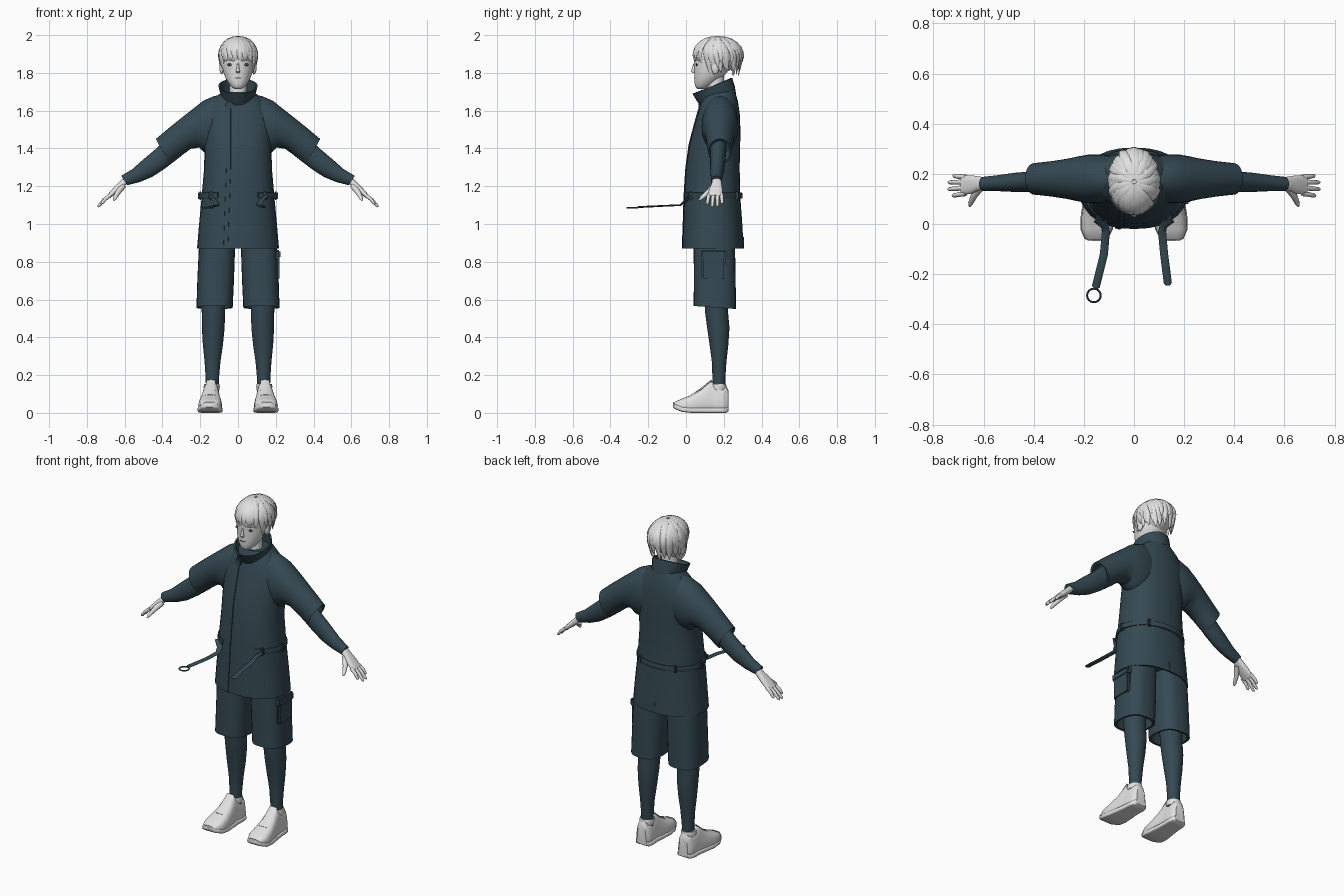
import bpy, bmesh, random
from math import sin, cos, pi, radians
from mathutils import Vector as V

random.seed(4)
if bpy.data.objects.get("Cube"):
    bpy.data.objects.remove(bpy.data.objects["Cube"])
made = []


def material(name, rgb):
    m = bpy.data.materials.new(name)
    m.use_nodes = True
    m.diffuse_color = (*rgb, 1)
    m.node_tree.nodes["Principled BSDF"].inputs["Base Color"].default_value = (*rgb, 1)
    return m


PALE = material("pale grey", (0.75, 0.75, 0.75))
TEAL = material("dark teal cloth", (0.035, 0.066, 0.085))
DARK = material("eye grey", (0.06, 0.065, 0.07))


def finish(name, bm, mat, subsurf=0):
    bmesh.ops.recalc_face_normals(bm, faces=bm.faces)
    me = bpy.data.meshes.new(name)
    bm.to_mesh(me)
    bm.free()
    me.materials.append(mat)
    ob = bpy.data.objects.new(name, me)
    bpy.context.scene.collection.objects.link(ob)
    if subsurf:
        mod = ob.modifiers.new("smooth", 'SUBSURF')
        mod.levels = mod.render_levels = subsurf
    made.append(ob)
    return ob


def ring(c, u, v, p=2.0, n=28):
    def f(a):
        return abs(a) ** (2 / p) * (1 if a > 0 else -1)
    c, u, v = V(c), V(u), V(v)
    return [c + u * f(cos(2 * pi * i / n)) + v * f(sin(2 * pi * i / n)) for i in range(n)]


def loft(name, rings, mat, subsurf=0):
    bm = bmesh.new()
    vs = [[bm.verts.new(q) for q in r] for r in rings]
    n = len(vs[0])
    for a, b in zip(vs, vs[1:]):
        for i in range(n):
            bm.faces.new((a[i], a[(i + 1) % n], b[(i + 1) % n], b[i]))
    bm.faces.new(vs[0])
    bm.faces.new(vs[-1])
    return finish(name, bm, mat, subsurf)


def level(z, rx, yf, yb, x=0, p=2.0, tilt=0):
    """Level ring given by half width, front and back."""
    return ring((x, (yf + yb) / 2, z), (rx, 0, 0), (0, (yb - yf) / 2, tilt), p)


def span(s, top, bottom, ry, y):
    """Arm ring given by its upper and lower points in x, z."""
    a, b = V((s * top[0], y, top[1])), V((s * bottom[0], y, bottom[1]))
    return ring((a + b) / 2, (a - b) / 2, (0, ry, 0))


def tube(name, pts, radii, mat, flat=1.0, n=10):
    pts = [V(p) for p in pts]
    rings = []
    for i, p in enumerate(pts):
        d = (pts[min(i + 1, len(pts) - 1)] - pts[max(i - 1, 0)]).normalized()
        side = d.cross(V((0, 0, 1))).normalized()
        rings.append(ring(p, side * radii[i], side.cross(d) * radii[i] * flat, n=n))
    return loft(name, rings, mat)


def box(name, c, size, mat, bevel=0.006):
    bm = bmesh.new()
    bmesh.ops.create_cube(bm, size=1)
    for v in bm.verts:
        v.co = V(c) + V(a * b for a, b in zip(v.co, size))
    bmesh.ops.bevel(bm, geom=bm.edges[:], offset=bevel, segments=2, affect='EDGES')
    return finish(name, bm, mat)


def ball(name, c, size, mat):
    bm = bmesh.new()
    bmesh.ops.create_uvsphere(bm, u_segments=20, v_segments=12, radius=1)
    for v in bm.verts:
        v.co = V(c) + V(a * b for a, b in zip(v.co, size))
    return finish(name, bm, mat)


# Coat body, with the hem folded inside
BODY = [(.87, .217, -.02, .305), (1.0, .206, -.015, .298), (1.15, .192, -.01, .287),
        (1.3, .179, 0, .284), (1.42, .178, .017, .287), (1.5, .182, .038, .288),
        (1.58, .178, .06, .285), (1.65, .14, .08, .275), (1.7, .085, .1, .26)]
hem = [level(.93, .19, .01, .275), level(.87, .207, -.01, .295, p=2.3)]
loft("coat_body", hem + [level(*b, p=2.3) for b in BODY], TEAL)

# Front overlap flap and small collar tab
flap = []
for z, rx, yf, yb in BODY[:-1]:
    x = -.05 - .015 * max(0, 1.3 - z) / .43
    ry = (yb - yf) / 2
    y = (yf + yb) / 2 - ry * (1 - abs(x / rx) ** 2.3) ** (1 / 2.3)
    flap.append(ring((x, y, z), (.012, -.003, 0), (0, .005, 0), 4, 12))
loft("coat_flap", flap, TEAL)
box("collar_tab", (-.045, .075, 1.625), (.04, .02, .04), TEAL)
box("back_vent", (0, .303, .9), (.006, .008, .06), DARK, .001)

# Tilted stand collar
COLLAR = [((.08, 1.62), (.265, 1.69), .088), ((.055, 1.655), (.258, 1.73), .094),
          ((.034, 1.69), (.245, 1.772), .104), ((.044, 1.69), (.235, 1.772), .095),
          ((.08, 1.64), (.24, 1.7), .08)]
loft("collar", [ring((0, (f[0] + b[0]) / 2, (f[1] + b[1]) / 2), (rx, 0, 0),
                     (0, (b[0] - f[0]) / 2, (b[1] - f[1]) / 2)) for f, b, rx in COLLAR], TEAL)

# Belt round the back, with loops
belt = []
for i in range(41):
    a = radians(-58 + 296 * i / 40)
    d = V((cos(a) * .198, sin(a) * .155, 0))
    belt.append(ring(V((0, .139, 1.15)) + d, (0, 0, .016), d.normalized() * .006, 4, 12))
loft("belt", belt, TEAL)
for i, a in enumerate((-45, 0, 55, 125, 180, 225)):
    a = radians(a)
    box("belt_loop_%d" % i, (cos(a) * .2, .139 + sin(a) * .157, 1.15), (.022, .022, .045), TEAL)

# Loose belt ends and metal ring
for side, s, x, y in (("left", 1, .135, -.245), ("right", -1, -.152, -.258)):
    pts = [(s * .15, .02, 1.15), (s * .118, -.005, 1.12), (s * .112, -.03, 1.1),
           (s * .12, -.12, 1.096), (x, y + .008, 1.09), (x, y, 1.09)]
    tube("belt_end_" + side, pts, [.016] * 5 + [.008], TEAL, .3)
RING = [V((-.16 + .027 * cos(a), -.285 + .027 * sin(a), 1.086))
        for a in (2 * pi * i / 24 for i in range(25))]
tube("belt_ring", RING, [.004] * 25, TEAL, n=8)

for side, s in (("left", 1), ("right", -1)):
    # Wide sleeve with folded cuff
    SLEEVE = [((.06, 1.685), (.06, 1.4), .085), ((.125, 1.678), (.12, 1.37), .097),
              ((.185, 1.652), (.175, 1.375), .097), ((.235, 1.612), (.205, 1.405), .09),
              ((.285, 1.573), (.25, 1.398), .08), ((.36, 1.513), (.305, 1.358), .07),
              ((.435, 1.45), (.36, 1.315), .063), ((.425, 1.44), (.367, 1.328), .054),
              ((.38, 1.47), (.33, 1.37), .052)]
    loft("sleeve_" + side, [span(s, t, b, r, .18) for t, b, r in SLEEVE], TEAL)
    # Tight forearm sleeve
    FORE = [((.36, 1.47), (.3, 1.36), .042), ((.43, 1.402), (.385, 1.295), .041),
            ((.5, 1.343), (.453, 1.25), .038), ((.56, 1.29), (.52, 1.222), .032),
            ((.618, 1.255), (.587, 1.205), .028)]
    loft("forearm_" + side, [span(s, t, b, r, .172 - .003 * i)
                             for i, (t, b, r) in enumerate(FORE)], TEAL)
    # Hand
    PALM = [(.59, .163, 1.235, .023, .018), (.615, .162, 1.21, .027, .018),
            (.645, .158, 1.182, .036, .017), (.685, .155, 1.145, .04, .011)]
    loft("palm_" + side, [ring((s * x, y, z), (0, w, 0), (s * .7 * t, 0, .7 * t), 2.5)
                          for x, y, z, w, t in PALM], PALE)
    TIPS = [(.122, .725, .112, 1.105), (.145, .743, .138, 1.09),
            (.167, .742, .166, 1.092), (.187, .722, .192, 1.108)]
    for i, (y0, x, y, z) in enumerate(TIPS):
        a, b = V((s * .672, y0, 1.156)), V((s * x, y, z))
        tube("finger_%d_%s" % (i, side), [a, a.lerp(b, .5) + V((s * .003, 0, .003)),
             a.lerp(b, .9), b], [.011, .0095, .008, .003], PALE)
    tube("thumb_" + side, [(s * .61, .15, 1.2), (s * .637, .115, 1.165),
         (s * .652, .082, 1.137), (s * .656, .07, 1.125)], [.017, .014, .01, .004], PALE)

    # Shorts leg with folded hem
    SHORTS = [(.62, .08, .07, .235), (.56, .085, .052, .25), (.558, .096, .04, .265),
              (.7, .097, .042, .263), (.87, .096, .04, .26), (1.0, .09, .05, .25)]
    loft("shorts_" + side, [level(z, rx, f, b, s * (.124 - .04 * (z - .56)), 2.7, -.008)
                            for z, rx, f, b in SHORTS], TEAL)
    # Stocking
    LEG = [(.68, .064, .095, .225, .13), (.54, .062, .1, .222, .13), (.45, .06, .112, .23, .131),
           (.36, .053, .125, .224, .133), (.27, .042, .137, .214, .135),
           (.18, .035, .14, .208, .136), (.1, .034, .14, .208, .136)]
    loft("stocking_" + side, [level(z, r, f, b, s * x) for z, r, f, b, x in LEG], TEAL)
    # Shoe upper and sole
    SHOE = [(-.068, .026, .03, .046), (-.058, .045, .02, .06), (-.02, .062, .005, .076),
            (.03, .063, 0, .095), (.08, .057, 0, .125), (.115, .053, 0, .158),
            (.135, .051, 0, .17), (.155, .05, 0, .145), (.19, .05, 0, .138),
            (.213, .044, 0, .142), (.225, .03, .008, .12)]
    upper, sole = [], []
    for y, w, lo, hi in SHOE:
        x = s * (.148 - .04 * y)
        r = ring((x, y, (lo + hi) / 2), (w, 0, 0), (0, 0, (hi - lo) / 2), 3.2)
        for q in r:
            q.x = x + (q.x - x) * (1 - .35 * max(0, q.z - .04) / .13)
        upper.append(r)
        sole.append(ring((x, y, lo + .014), (w + .003, 0, 0), (0, 0, .014), 5))
    loft("shoe_" + side, upper, PALE)
    loft("sole_" + side, sole, PALE)
    # Shoe tongue and ankle rim
    tube("shoe_tongue_" + side, [(s * .147, .03, .092), (s * .145, .08, .126),
         (s * .143, .135, .172)], [.03, .027, .024], PALE, .2)
    loft("ankle_rim_" + side, [level(z, r, .172 - r, .172 + r, s * .139)
         for z, r in ((.12, .04), (.14, .043), (.152, .04), (.152, .034))], PALE)

    # Ear, eye and brow
    ball("ear_" + side, (s * .086, .155, 1.825), (.012, .02, .032), PALE)
    ball("eye_" + side, (s * .041, .0565, 1.843), (.017, .005, .007), DARK)
    tube("brow_" + side, [(s * .02, .045, 1.864), (s * .042, .052, 1.87), (s * .062, .068, 1.866)],
         [.003, .004, .002], PALE)

# Cargo pocket on the left leg
box("cargo_pocket", (.207, .147, .78), (.028, .13, .155), TEAL, .01)
box("cargo_pocket_flap", (.209, .147, .84), (.034, .136, .045), TEAL, .008)

# Head, neck and face
HEAD = [(1.713, .018, .06, .1), (1.725, .036, .048, .13), (1.755, .058, .043, .17),
        (1.79, .075, .043, .21), (1.83, .084, .043, .235), (1.87, .087, .041, .25),
        (1.91, .084, .043, .25), (1.95, .068, .064, .23), (1.975, .038, .1, .19)]
loft("head", [level(*h) for h in HEAD], PALE, 1)
loft("neck", [level(z, r, .155 - r, .155 + r) for z, r in ((1.6, .06), (1.68, .046), (1.79, .046))],
     PALE)
loft("nose", [ring((0, y, z), (w, 0, 0), (0, d, 0), n=12) for z, y, w, d in
              ((1.85, .044, .005, .005), (1.825, .041, .007, .009),
               (1.808, .04, .011, .014), (1.799, .045, .008, .008))], PALE)
box("mouth", (0, .044, 1.773), (.036, .006, .003), DARK, .001)

# Hair: skull cap and layered tapering locks
C = V((0, .168, 1.89))
ball("hair_cap", C + V((0, .004, .003)), (.094, .114, .094), PALE)


def lock(name, az, s0, s1, width, lift):
    rings = []
    for i in range(8):
        t = i / 7
        a = s0 + (s1 - s0) * t
        over = max(0, a - pi / 2)
        h = sin(min(a, pi / 2)) * (1 - .17 * over) + lift * (.5 + t * t)
        z = .1 * cos(a) if a < pi / 2 else -.1 * over
        turn = az + .18 * t
        d = V((cos(turn) * .096, sin(turn) * .128, 0))
        side = V((-d.y, d.x, 0)).normalized()
        out = V((d.x * sin(min(a, pi / 2)), d.y * sin(min(a, pi / 2)), z + .02)).normalized()
        w = width * (1 - t) ** .45 * min(1, .45 + 2 * t) + .001
        rings.append(ring(C + d * h + V((0, 0, z)), side * w, out * (.3 * w + .001), n=8))
    loft(name, rings, PALE)


for layer, (count, start, cut) in enumerate(((20, .55, 0), (18, .3, .3), (13, .05, .65))):
    for i in range(count):
        az = 2 * pi * (i + .5 * layer) / count + random.uniform(-.06, .06)
        front = min(1, max(0, (-sin(az + .18) - .45) / .35))
        end = 2.55 - .68 * front - cut * (1 - .6 * front) + random.uniform(-.12, .12)
        lock("hair_lock_%d_%d" % (layer, i), az, start, end, .024,
             (.01 + .02 * layer) * (1 - .6 * front) + random.uniform(0, .03) * (1 - front))

# Smooth shading with crisp edges
bpy.ops.object.select_all(action='DESELECT')
for ob in made:
    ob.select_set(True)
bpy.context.view_layer.objects.active = made[0]
bpy.ops.object.shade_smooth_by_angle(angle=radians(40))
